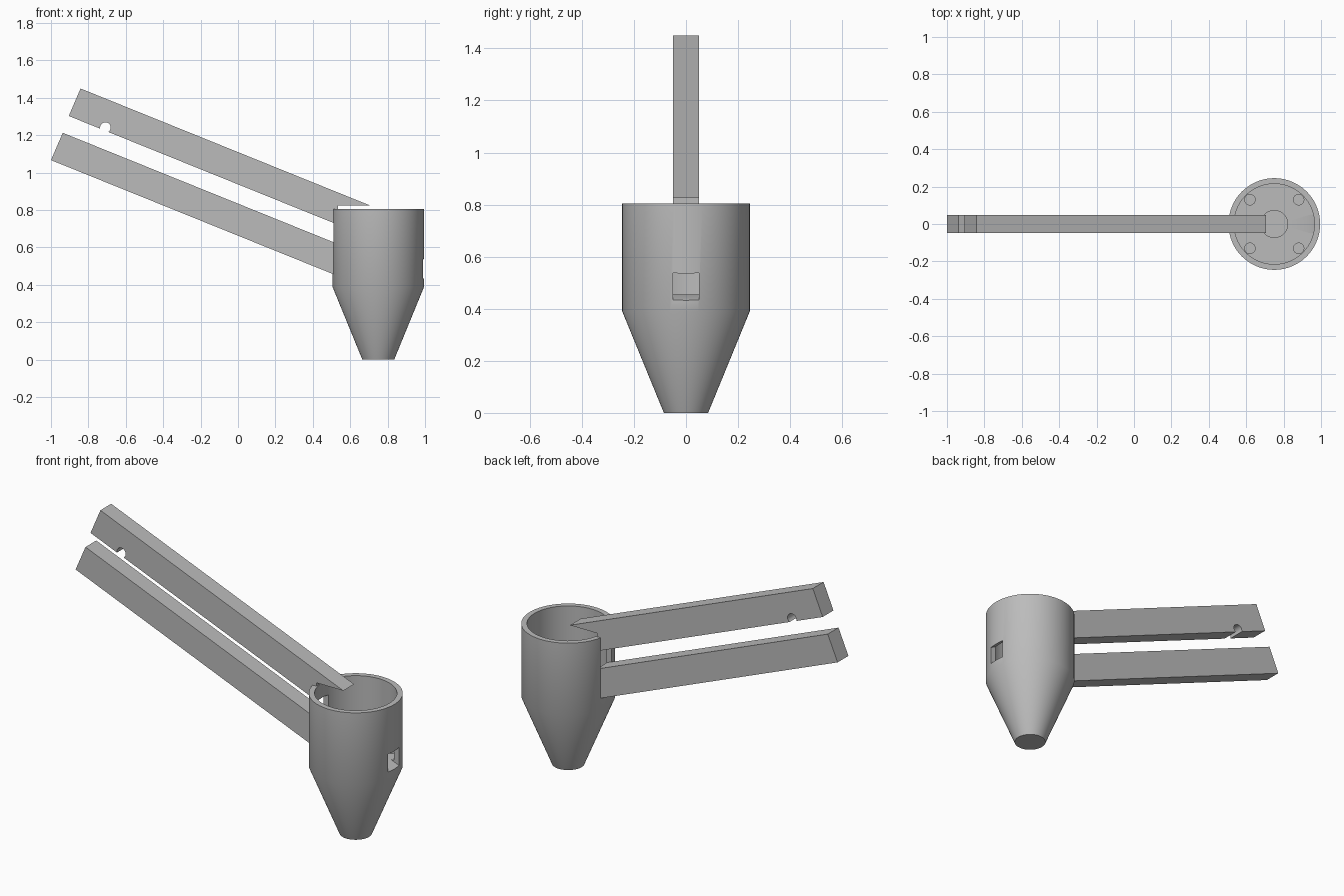
import bpy, bmesh, math
from mathutils import Vector

cube = bpy.data.objects.get("Cube")
if cube:
    bpy.data.objects.remove(cube, do_unlink=True)

SLOPE = -0.404          # fall of both arms along x
HALF = 0.049            # half width of arms and slot
AXIS_X = 0.75           # cup axis

grey = bpy.data.materials.new("plain_grey")
grey.use_nodes = True
grey.diffuse_color = (0.5, 0.5, 0.5, 1)
grey.node_tree.nodes["Principled BSDF"].inputs["Base Color"].default_value = (0.5, 0.5, 0.5, 1)


def make_object(name, bm):
    bmesh.ops.recalc_face_normals(bm, faces=bm.faces)
    mesh = bpy.data.meshes.new(name)
    bm.to_mesh(mesh)
    bm.free()
    mesh.materials.append(grey)
    obj = bpy.data.objects.new(name, mesh)
    bpy.context.collection.objects.link(obj)
    return obj


def prism(name, outline):
    """Extrude an x-z outline across the width of an arm."""
    bm = bmesh.new()
    face = bm.faces.new([bm.verts.new((x, -HALF, z)) for x, z in outline])
    new = bmesh.ops.extrude_face_region(bm, geom=[face])["geom"]
    verts = [v for v in new if isinstance(v, bmesh.types.BMVert)]
    bmesh.ops.translate(bm, verts=verts, vec=(0, 2 * HALF, 0))
    return make_object(name, bm)


def lathe(name, profile, steps=96):
    """Turn a radius-height profile about the cup axis."""
    bm = bmesh.new()
    verts = [bm.verts.new((AXIS_X + r, 0, z)) for r, z in profile]
    edges = [bm.edges.new(pair) for pair in zip(verts, verts[1:])]
    bmesh.ops.spin(bm, geom=verts + edges, cent=(AXIS_X, 0, 0), axis=(0, 0, 1),
                   angle=math.tau, steps=steps, use_duplicate=False)
    bmesh.ops.remove_doubles(bm, verts=bm.verts, dist=1e-5)
    return make_object(name, bm)


def cut(obj, cutter):
    """Subtract a cutter, then discard it."""
    mod = obj.modifiers.new("cut", 'BOOLEAN')
    mod.operation, mod.solver, mod.object = 'DIFFERENCE', 'EXACT', cutter
    bpy.context.view_layer.objects.active = obj
    bpy.ops.object.modifier_apply(modifier=mod.name)
    bpy.data.objects.remove(cutter, do_unlink=True)


def along(x, z, x_new):
    return (x_new, z + SLOPE * (x_new - x))


# Corners of the two arms
low_bottom, low_top = (-1.0, 1.067), (-0.937, 1.213)
up_bottom, up_top = (-0.905, 1.303), (-0.842, 1.45)

# Cup with tapered base, open bore and a central blind hole
cup = lathe("cup", [(0, 0), (0.085, 0), (0.245, 0.39), (0.245, 0.805), (0.215, 0.805),
                    (0.215, 0.455), (0.072, 0.455), (0.072, 0.25), (0, 0.25)])

# Sloping slot through both walls, filling the gap between the arms
slot = prism("slot_cutter", [along(*low_top, 0.4), along(*low_top, 1.1),
                             along(*up_bottom, 1.1), along(*up_bottom, 0.4)])
cut(cup, slot)

# Four screw holes in the cup floor
for sx in (-1, 1):
    for sy in (-1, 1):
        bm = bmesh.new()
        bmesh.ops.create_cone(bm, cap_ends=True, segments=24, radius1=0.028, radius2=0.028, depth=0.2)
        bmesh.ops.translate(bm, verts=bm.verts, vec=(AXIS_X + 0.13 * sx, 0.13 * sy, 0.455))
        cut(cup, make_object("screw_hole_cutter", bm))

# Lower arm, running into the cup wall
lower_arm = prism("lower_arm", [low_bottom, along(*low_bottom, 0.53), along(*low_top, 0.53), low_top])

# Upper arm, with a round notch below and a thin tongue over the cup
d = Vector((1, SLOPE)).normalized()
n = Vector((-d.y, d.x))
centre = Vector(along(*up_bottom, -0.715)) + 0.016 * n
notch = []
for i in range(25):
    a = math.radians(215 - 250 * i / 24)
    notch.append(tuple(centre + 0.028 * (math.cos(a) * d + math.sin(a) * n)))
tip_z = 0.825
tip_x = up_top[0] + (tip_z - up_top[1]) / SLOPE
upper_arm = prism("upper_arm", [up_bottom, *notch, along(*up_bottom, 0.534), (0.534, tip_z),
                                (tip_x, tip_z), up_top])

# Smooth rounded faces, keep edges crisp
bpy.ops.object.select_all(action='DESELECT')
for obj in (cup, lower_arm, upper_arm):
    obj.select_set(True)
bpy.context.view_layer.objects.active = cup
bpy.ops.object.shade_smooth_by_angle(angle=math.radians(30))
